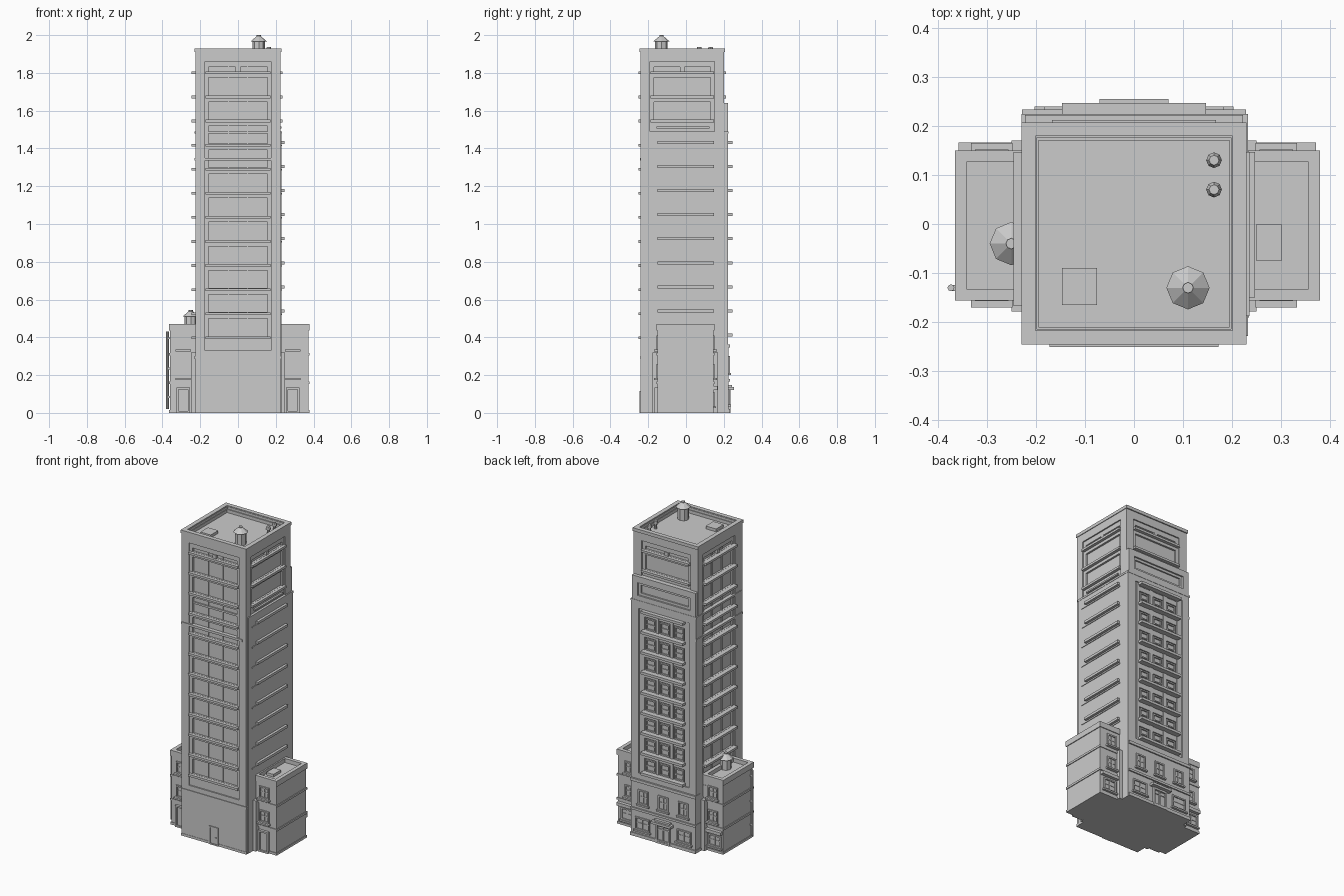
import bpy, bmesh
from mathutils import Matrix, Vector

parts = {}
STEP = 0.1275


def box(name, x0, x1, y0, y1, z0, z1):
    bm = parts.setdefault(name, bmesh.new())
    c = Vector(((x0 + x1) / 2, (y0 + y1) / 2, (z0 + z1) / 2))
    s = Vector((abs(x1 - x0), abs(y1 - y0), abs(z1 - z0), 1))
    bmesh.ops.create_cube(bm, size=1, matrix=Matrix.Translation(c) @ Matrix.Diagonal(s))


def cone(name, x, y, z0, z1, r0, r1, n=8):
    bm = parts.setdefault(name, bmesh.new())
    bmesh.ops.create_cone(bm, cap_ends=True, segments=n, radius1=r0, radius2=r1, depth=z1 - z0,
                          matrix=Matrix.Translation((x, y, (z0 + z1) / 2)))


def slab(name, face, u0, u1, d0, d1, z0, z1):
    """Box on a facade: u runs along the wall, d is the outward distance."""
    if face in ('front', 'back'):
        s = -1 if face == 'front' else 1
        box(name, u0, u1, s * d0, s * d1, z0, z1)
    else:
        s = -1 if face == 'left' else 1
        box(name, s * d0, s * d1, u0, u1, z0, z1)


def frame(name, face, u0, u1, z0, z1, t, d0, d1):
    slab(name, face, u0, u0 + t, d0, d1, z0, z1)
    slab(name, face, u1 - t, u1, d0, d1, z0, z1)
    slab(name, face, u0 + t, u1 - t, d0, d1, z0, z0 + t)
    slab(name, face, u0 + t, u1 - t, d0, d1, z1 - t, z1)


def ring(name, x0, x1, y0, y1, z0, z1, t):
    box(name, x0, x1, y0, y0 + t, z0, z1)
    box(name, x0, x1, y1 - t, y1, z0, z1)
    box(name, x0, x0 + t, y0 + t, y1 - t, z0, z1)
    box(name, x1 - t, x1, y0 + t, y1 - t, z0, z1)


def window(name, face, u, z, w, h, d, sill=0.014):
    frame(name, face, u - w / 2, u + w / 2, z, z + h, 0.009, d - 0.01, d + 0.007)
    slab(name, face, u - 0.003, u + 0.003, d - 0.01, d + 0.004, z, z + h)
    slab(name, face, u - w / 2, u + w / 2, d - 0.01, d + 0.003, z + h * 0.5, z + h * 0.5 + 0.006)
    if sill:
        slab(name, face, u - w / 2 - 0.008, u + w / 2 + 0.008, d - 0.01, d + sill, z - 0.01, z)


def bays(face, U0, U1, u0, u1, zlo, zhi, d, rows, over, mull=()):
    """Stiles, stepped surround, spandrels and sills of a wall of recessed bays."""
    n = face + '_bays'
    slab(n, face, U0, u0, d - 0.03, d, zlo, zhi)
    slab(n, face, u1, U1, d - 0.03, d, zlo, zhi)
    slab(n, face, u0, u0 + 0.02, d - 0.03, d - 0.008, zlo, zhi)
    slab(n, face, u1 - 0.02, u1, d - 0.03, d - 0.008, zlo, zhi)
    edge = zlo
    for z in rows:
        top = z + (0.03 if z > 1.75 else 0.102)
        slab(n, face, u0 + 0.02, u1 - 0.02, d - 0.03, d - 0.008, edge, z + 0.008)
        slab(face + '_sills', face, u0 + 0.003, u1 - 0.003, d - 0.02, d + over, z - 0.007, z + 0.007)
        m = (u0 + u1) / 2
        if z > 1.75:
            slab(n, face, m - 0.012, m + 0.012, d - 0.03, d - 0.004, z, top)
        for f in mull:
            slab(n, face, m + f - 0.003, m + f + 0.003, d - 0.03, d - 0.015, z, top)
        edge = top
    slab(n, face, u0, u1, d - 0.03, d - 0.008, edge, zhi)
    slab(n, face, u0, u1, d - 0.03, d, 1.86 if zhi > 1.8 else zhi - 0.02, zhi)


# Tower core
box('tower_core', -0.205, 0.205, -0.22, 0.18, 0, 1.89)
box('tower_core', -0.205, 0.205, 0.17, 0.205, 0, 1.49)

# Recessed window bays on front, left, upper right and upper back
rows = [1.80 - STEP * k for k in range(11, -1, -1)]
bays('front', -0.225, 0.225, -0.175, 0.175, 0.32, 1.91, 0.24, rows, 0.011, (-0.05, 0.05))
bays('left', -0.238, 0.2, -0.17, 0.15, 0.32, 1.91, 0.225, rows, 0.02, (-0.05, 0.05))
bays('right', -0.238, 0.2, -0.19, 0.15, 1.49, 1.91, 0.225, rows[9:], 0.01)
bays('back', -0.222, 0.222, -0.17, 0.17, 1.62, 1.91, 0.2, rows[10:], 0.012)
slab('left_bays', 'left', 0.195, 0.222, 0.19, 0.225, 0, 1.49)
slab('right_bays', 'right', -0.155, 0.125, 0.2, 0.229, 1.505, 1.515)

# Plain lower walls and right party wall
box('front_base_wall', -0.225, 0.225, -0.24, -0.2, 0, 0.33)
box('left_base_wall', -0.225, -0.19, -0.238, 0.2, 0, 0.33)
box('right_party_wall', 0.19, 0.23, -0.225, 0.222, 0, 1.49)
box('right_party_wall', 0.19, 0.225, -0.238, -0.2, 0, 1.49)
back_rows = [1.432 - STEP * k for k in range(8)]
for z in back_rows:
    slab('right_sills', 'right', -0.15, 0.147, 0.22, 0.246, z - 0.008, z + 0.008)
    slab('right_sills', 'right', -0.19, 0.15, 0.22, 0.234, z - 0.02, z - 0.013)

# Stepped shoulder on the back
frame('back_shoulder', 'back', -0.222, 0.222, 1.48, 1.64, 0.04, 0.17, 0.222)
frame('back_shoulder', 'back', -0.182, 0.182, 1.52, 1.60, 0.015, 0.17, 0.212)
slab('back_shoulder', 'back', -0.18, 0.18, 0.17, 0.203, 1.5, 1.62)

# Back window grid with sills
frame('back_grid', 'back', -0.225, 0.225, 0.35, 1.49, 0.05, 0.19, 0.222)
frame('back_grid', 'back', -0.175, 0.175, 0.40, 1.44, 0.018, 0.19, 0.215)
for i in range(4):
    u = -0.15 + 0.1 * i
    slab('back_grid', 'back', u - 0.01, u + 0.01, 0.19, 0.216, 0.38, 1.47)
for z in back_rows + [0.412]:
    slab('back_sills', 'back', -0.147, 0.147, 0.19, 0.246, z - 0.008, z + 0.008)
    slab('back_grid', 'back', -0.16, 0.16, 0.19, 0.212, z - 0.04, z)
    if z < 1.4:
        for u in (-0.1, 0, 0.1):
            frame('back_windows', 'back', u - 0.032, u + 0.032, z + 0.008, z + 0.082, 0.008, 0.19, 0.213)
            slab('back_windows', 'back', u - 0.03, u + 0.03, 0.19, 0.211, z + 0.04, z + 0.047)

# Back street floors, entrance and canopy
box('back_base_wall', -0.225, 0.225, 0.17, 0.225, 0, 0.36)
for z, t in ((0.345, 0.018), (0.165, 0.014), (0, 0.02)):
    box('back_belts', -0.228, 0.228, 0.18, 0.233, z, z + t)
for u in (-0.14, 0, 0.14):
    window('back_upper_windows', 'back', u, 0.21, 0.07, 0.09, 0.225)
for u in (-0.145, 0.145):
    window('back_shop_windows', 'back', u, 0.045, 0.1, 0.08, 0.225)
frame('entrance', 'back', -0.05, 0.05, 0, 0.12, 0.012, 0.22, 0.236)
slab('entrance', 'back', -0.004, 0.004, 0.22, 0.232, 0, 0.11)
slab('entrance', 'back', -0.04, 0.04, 0.22, 0.23, 0.085, 0.092)
slab('entrance_canopy', 'back', -0.07, 0.07, 0.22, 0.255, 0.122, 0.137)
slab('entrance_canopy', 'back', -0.055, 0.055, 0.22, 0.243, 0.137, 0.148)

# Front service door
frame('front_door', 'front', -0.032, 0.032, 0, 0.115, 0.008, 0.23, 0.246)
slab('front_door', 'front', -0.025, 0.025, 0.23, 0.242, 0, 0.11)
box('front_door', 0.012, 0.018, -0.247, -0.24, 0.045, 0.051)

# Belt courses
box('tower_belts', -0.229, 0.229, -0.244, -0.2, 0.285, 0.3)
box('tower_belts', -0.229, 0.2, -0.244, -0.2, 1.335, 1.35)
box('tower_belts', -0.229, -0.2, -0.242, 0.222, 1.335, 1.35)
box('tower_belts', -0.229, 0.232, -0.228, 0.224, 1.478, 1.49)
box('tower_belts', -0.228, 0.228, -0.242, 0.2, 0, 0.015)

# Main roof parapet, hatch, vents
ring('roof_parapet', -0.222, 0.222, -0.238, 0.2, 1.87, 1.925, 0.024)
ring('roof_cornice', -0.229, 0.229, -0.245, 0.207, 1.91, 1.93, 0.028)
box('roof_hatch', -0.147, -0.075, -0.165, -0.09, 1.88, 1.908)
for y in (0.07, 0.13):
    cone('roof_vents', 0.163, y, 1.88, 1.925, 0.009, 0.009)
    cone('roof_vents', 0.163, y, 1.92, 1.938, 0.016, 0.01)


# Water tanks
def tank(name, x, y, z, h):
    cone(name, x, y, z, z + h, 0.033, 0.033)
    cone(name, x, y, z + h, z + h + 0.028, 0.044, 0.011)
    cone(name, x, y, z + h + 0.026, z + h + 0.034, 0.011, 0.011)


tank('roof_tank', 0.11, -0.13, 1.88, 0.086)
tank('wing_tank', -0.25, -0.04, 0.44, 0.07)

# Side wings: body, parapet, belts, windows, awnings
for side, xo in ((-1, 0.36), (1, 0.374)):
    n = 'left_wing' if side < 0 else 'right_wing'
    xs = sorted((side * 0.2, side * xo))
    box(n, *xs, -0.15, 0.145, 0, 0.445)
    for z0, z1, g in ((0, 0.015, 0.004), (0.152, 0.165, 0.005), (0.303, 0.316, 0.005)):
        bx = sorted((side * 0.2, side * (xo + g)))
        box(n + '_belts', *bx, -0.15 - g, 0.145 + g, z0, z1)
    px = sorted((side * 0.215, side * (xo + 0.005)))
    ring(n + '_parapet', *px, -0.156, 0.15, 0.435, 0.47, 0.024)
    for face, d in (('front', 0.15), ('back', 0.145)):
        for z in (0.185, 0.335):
            window(n + '_windows', face, side * 0.29, z, 0.068, 0.075, d, 0.02)
    # door and pier on the front, shop window and awning on the back
    frame(n + '_door', 'front', side * 0.29 - 0.035, side * 0.29 + 0.035, 0, 0.135, 0.01, 0.14, 0.166)
    slab(n + '_door', 'front', side * 0.29 - 0.025, side * 0.29 + 0.025, 0.14, 0.156, 0, 0.125)
    pier = sorted((side * 0.2, side * 0.25))
    slab(n + '_pier', 'front', *pier, 0.14, 0.178, 0, 0.32)
    slab(n + '_pier', 'back', *pier, 0.14, 0.17, 0, 0.32)
    window(n + '_shop_window', 'back', side * 0.305, 0.035, 0.09, 0.075, 0.145)
    aw = sorted((side * 0.238, side * (xo - 0.003)))
    slab(n + '_awning', 'back', *aw, 0.14, 0.166, 0.122, 0.142)
box('wing_hatch', 0.25, 0.3, -0.075, 0, 0.44, 0.462)

# Drainpipe on the left wing
cone('drainpipe', -0.373, -0.13, 0.02, 0.43, 0.007, 0.007)
for z in (0.08, 0.23, 0.39):
    box('drainpipe', -0.376, -0.355, -0.136, -0.124, z, z + 0.01)

# Turn every collected part into an object
for name, bm in parts.items():
    me = bpy.data.meshes.new(name)
    bm.to_mesh(me)
    bm.free()
    bpy.context.scene.collection.objects.link(bpy.data.objects.new(name, me))
